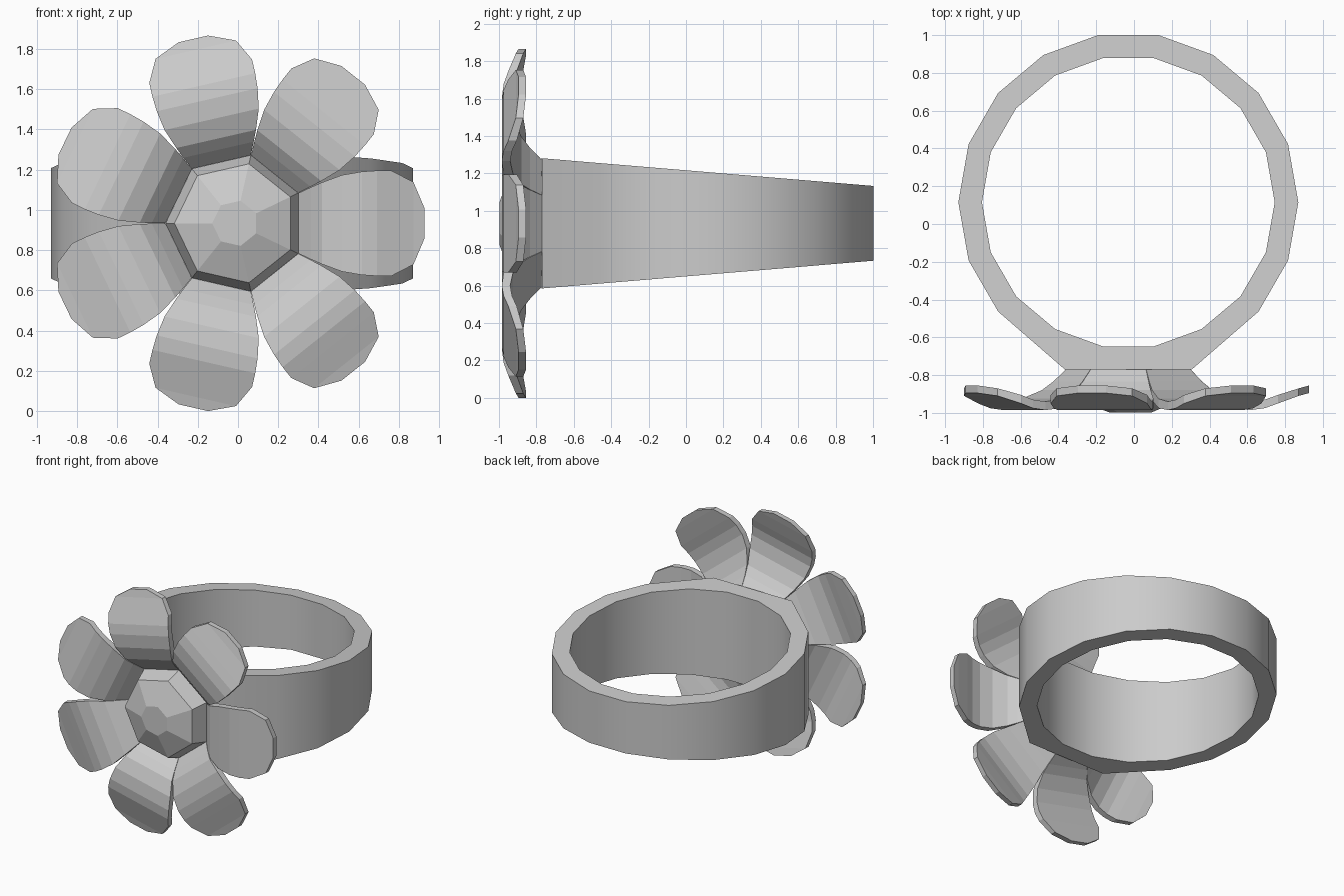
import bpy
from math import sin, cos, tan, pi, radians

if "Cube" in bpy.data.objects:
    bpy.data.objects.remove(bpy.data.objects["Cube"])

CX, CZ = -0.013, 0.933      # flower centre
N = 7                       # petals


def make(name, verts, faces):
    me = bpy.data.meshes.new(name)
    me.from_pydata(verts, [], faces)
    ob = bpy.data.objects.new(name, me)
    bpy.context.collection.objects.link(ob)
    # consistent outward normals
    bpy.context.view_layer.objects.active = ob
    bpy.ops.object.select_all(action='DESELECT')
    ob.select_set(True)
    bpy.ops.object.mode_set(mode='EDIT')
    bpy.ops.mesh.select_all(action='SELECT')
    bpy.ops.mesh.normals_make_consistent(inside=False)
    bpy.ops.object.mode_set(mode='OBJECT')
    return ob


# Finger band: 18 sides, flattened at the front, wider towards the flower
def half_width(y):
    return 0.2 + (1.0 - y) * 0.0836


verts, faces, S = [], [], 18
for i in range(S):
    a = 2 * pi * i / S
    ox, oy = 0.9 * cos(a), 0.115 + 0.9 * sin(a)
    if i in (12, 15):       # shoulders of the flat mount
        ox, oy = (-0.335 if i == 12 else 0.335), -0.771
    ix, iy = 0.775 * cos(a), 0.115 + 0.775 * sin(a)
    for x, y, s in ((ox, oy, -1), (ox, oy, 1), (ix, iy, 1), (ix, iy, -1)):
        verts.append((x - 0.03, y, CZ + s * half_width(y)))
    j = (i + 1) % S
    for k in range(4):
        m = (k + 1) % 4
        faces.append((4 * i + k, 4 * i + m, 4 * j + m, 4 * j + k))
make("finger_band", verts, faces)
bpy.ops.object.shade_smooth_by_angle(angle=radians(30))

# Petals: radius, half width, front y, back y
profile = [
    (0.313, 0.150, -0.815, -0.770),
    (0.375, 0.179, -0.885, -0.835),
    (0.430, 0.203, -0.935, -0.880),
    (0.530, 0.240, -0.975, -0.925),
    (0.630, 0.257, -0.985, -0.940),
    (0.705, 0.262, -0.975, -0.930),
    (0.775, 0.262, -0.950, -0.905),
    (0.885, 0.205, -0.910, -0.870),
    (0.940, 0.075, -0.895, -0.855),
]
for p in range(N):
    a = 2 * pi * p / N
    verts, faces = [], []
    for r, w, yf, yb in profile:
        for t, y in ((-w, yf), (w, yf), (w, yb), (-w, yb)):
            verts.append((CX + r * cos(a) - t * sin(a), y,
                          CZ + r * sin(a) + t * cos(a)))
    for i in range(len(profile) - 1):
        for k in range(4):
            m = (k + 1) % 4
            faces.append((4 * i + k, 4 * i + m, 4 * i + 4 + m, 4 * i + 4 + k))
    e = 4 * (len(profile) - 1)
    faces += [(0, 1, 2, 3), (e, e + 1, e + 2, e + 3)]
    make(f"petal_{p + 1}", verts, faces)

# Flower centre: seven-sided faceted dome
rings = [(0.347, -0.770), (0.347, -0.815), (0.303, -0.930), (0.115, -0.998)]
verts, faces = [], []
for r, y in rings:
    for i in range(N):
        a = 2 * pi * (i + 0.5) / N
        verts.append((CX + r * cos(a), y, CZ + r * sin(a)))
for k in range(len(rings) - 1):
    for i in range(N):
        j = (i + 1) % N
        faces.append((N * k + i, N * k + j, N * k + N + j, N * k + N + i))
faces += [tuple(range(N)), tuple(range(3 * N, 4 * N))]
make("flower_centre", verts, faces)
